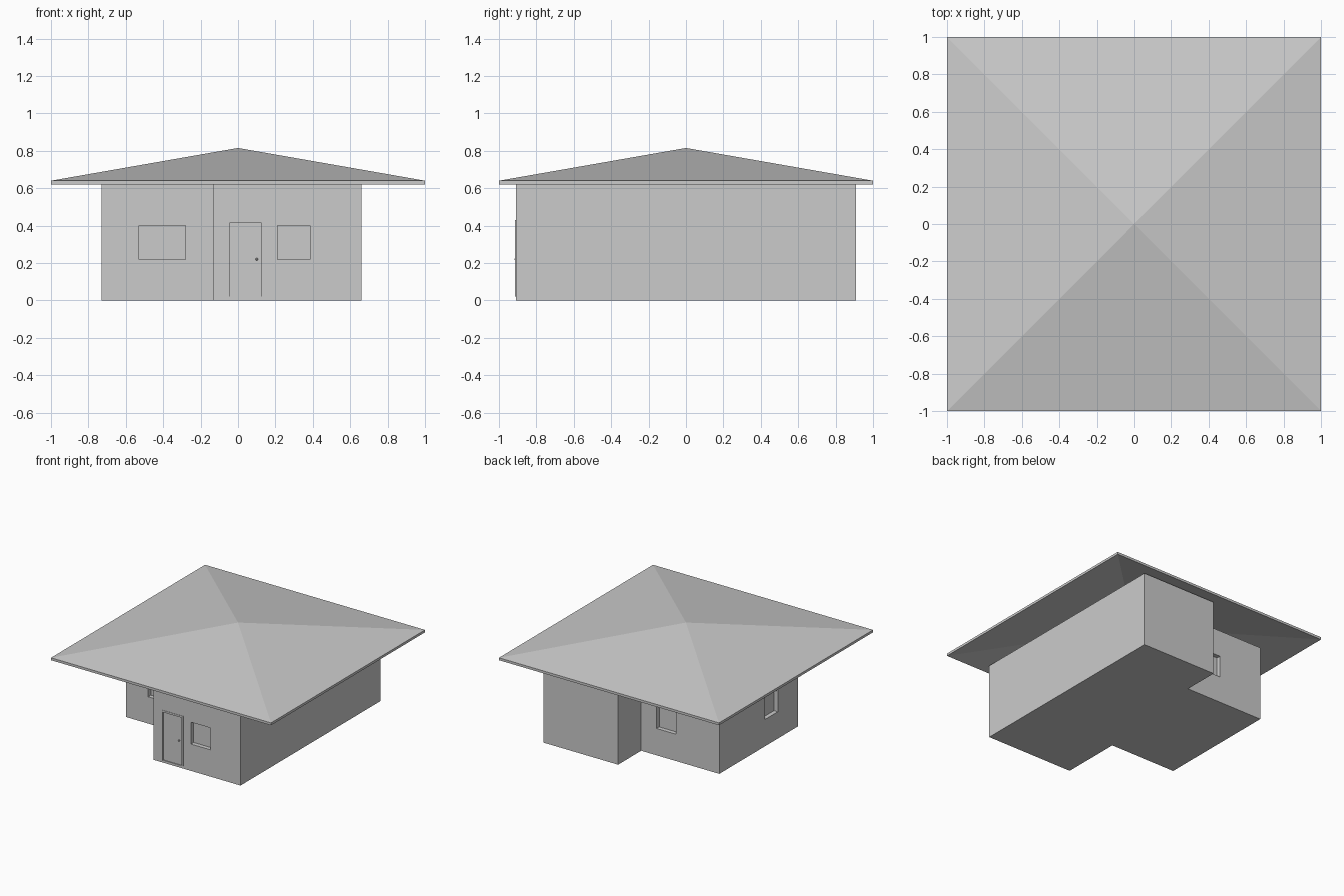
import bpy
import bmesh
from mathutils import Vector

default = bpy.data.objects.get("Cube")
if default:
    bpy.data.objects.remove(default, do_unlink=True)

# One plain grey for the whole house
grey = bpy.data.materials.new("plain_grey")
grey.use_nodes = True
colour = (0.6, 0.6, 0.6, 1)
grey.diffuse_color = colour
grey.node_tree.nodes["Principled BSDF"].inputs["Base Color"].default_value = colour

WALL_TOP = 0.62
FRONT = -0.91


def finish(name, bm):
    bmesh.ops.recalc_face_normals(bm, faces=bm.faces)
    mesh = bpy.data.meshes.new(name)
    bm.to_mesh(mesh)
    bm.free()
    mesh.materials.append(grey)
    obj = bpy.data.objects.new(name, mesh)
    bpy.context.collection.objects.link(obj)
    return obj


def box(name, low, high):
    low, high = Vector(low), Vector(high)
    bm = bmesh.new()
    bmesh.ops.create_cube(bm, size=1)
    for v in bm.verts:
        v.co = (low + high) / 2 + v.co * (high - low)
    return finish(name, bm)


def cut(target, cutter):
    mod = target.modifiers.new("opening", "BOOLEAN")
    mod.operation = "DIFFERENCE"
    mod.solver = "EXACT"
    mod.object = cutter
    cutter.hide_render = True
    bpy.context.view_layer.objects.active = target
    bpy.ops.object.modifier_apply(modifier=mod.name)
    bpy.data.objects.remove(cutter, do_unlink=True)


# Walls: stepped floor plan raised to the eaves
plan = [(0.66, FRONT), (0.66, 0.91), (-0.02, 0.91), (-0.02, 0.61),
        (-0.73, 0.61), (-0.73, -0.41), (-0.13, -0.41), (-0.13, FRONT)]
bm = bmesh.new()
floor = bm.faces.new([bm.verts.new((x, y, 0)) for x, y in plan])
raised = bmesh.ops.extrude_face_region(bm, geom=[floor])["geom"]
bmesh.ops.translate(bm, vec=(0, 0, WALL_TOP),
                    verts=[g for g in raised if isinstance(g, bmesh.types.BMVert)])
walls = finish("walls", bm)

# Window recesses: x and y ranges straddling each wall
DEPTH = 0.035
OUT = 0.05
windows = {
    "front_window": ((0.21, 0.385), (FRONT - OUT, FRONT + DEPTH)),
    "side_room_front_window": ((-0.53, -0.28), (-0.41 - OUT, -0.41 + DEPTH)),
    "back_window": ((-0.335, -0.16), (0.61 - DEPTH, 0.61 + OUT)),
    "side_window": ((-0.73 - OUT, -0.73 + DEPTH), (-0.15, 0.02)),
}
for name, (xs, ys) in windows.items():
    cut(walls, box(name + "_cutter", (xs[0], ys[0], 0.22), (xs[1], ys[1], 0.40)))

# Door: shallow recess with a thin frame and a small knob
cut(walls, box("door_cutter", (-0.045, FRONT - OUT, 0.02), (0.125, FRONT + 0.006, 0.415)))
face, back = FRONT - 0.003, FRONT + 0.003
box("door_frame_left", (-0.06, face, 0.02), (-0.045, back, 0.43))
box("door_frame_right", (0.125, face, 0.02), (0.14, back, 0.43))
box("door_frame_top", (-0.045, face, 0.415), (0.125, back, 0.43))
bm = bmesh.new()
bmesh.ops.create_icosphere(bm, subdivisions=2, radius=0.007)
bmesh.ops.translate(bm, vec=(0.1, FRONT, 0.22), verts=bm.verts)
finish("door_knob", bm)

# Roof: hollow square pyramid with a thin fascia
bm = bmesh.new()
corners = [(-1, -1), (1, -1), (1, 1), (-1, 1)]
upper = [bm.verts.new((x, y, 0.64)) for x, y in corners]
lower = [bm.verts.new((x, y, WALL_TOP)) for x, y in corners]
peak = bm.verts.new((0, 0, 0.815))
inner_peak = bm.verts.new((0, 0, 0.795))
for i in range(4):
    j = (i + 1) % 4
    bm.faces.new((upper[i], upper[j], peak))
    bm.faces.new((lower[i], lower[j], upper[j], upper[i]))
    bm.faces.new((lower[j], lower[i], inner_peak))
finish("roof", bm)
